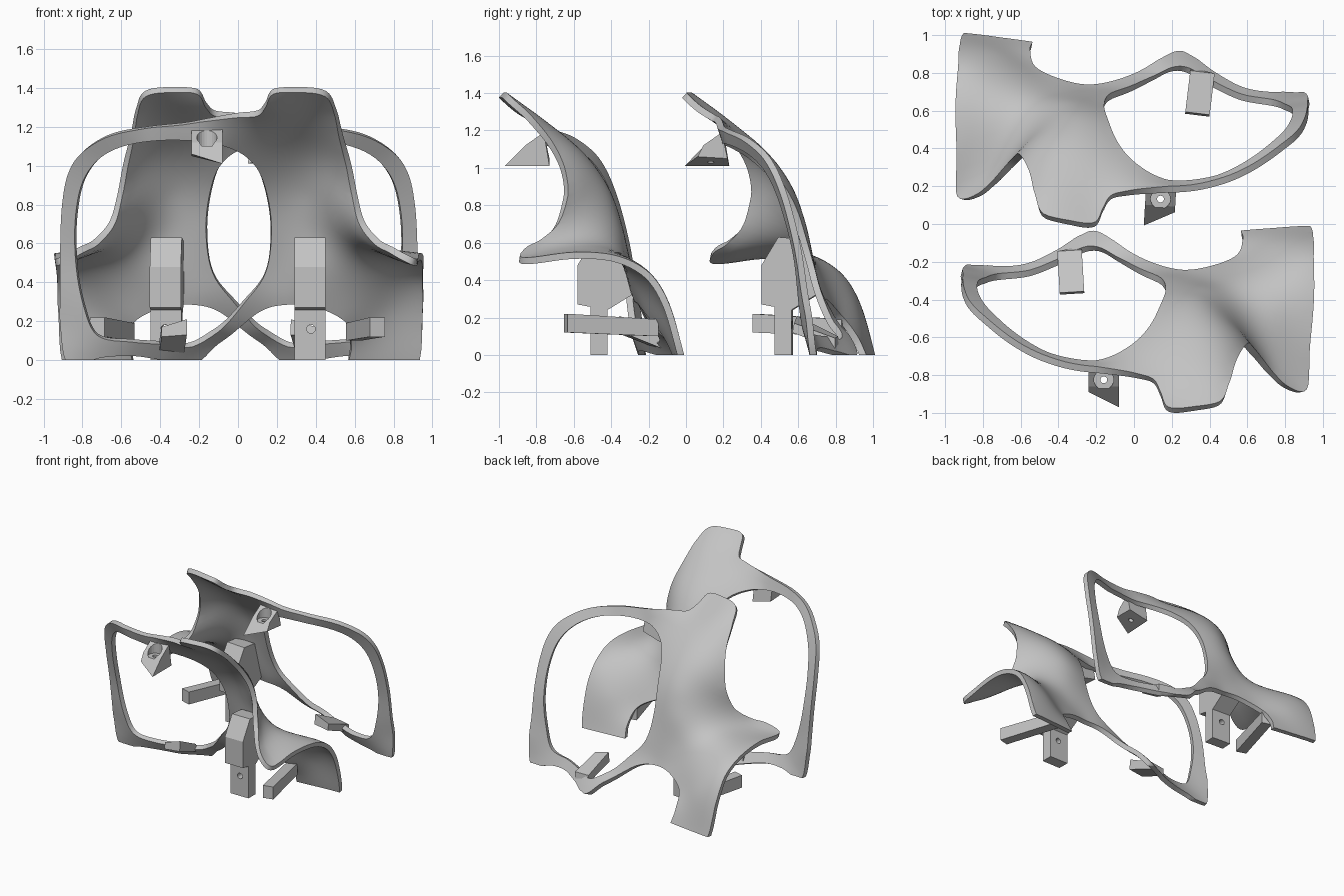
import bpy
import bmesh
import math
from mathutils import Matrix, Vector
from mathutils.geometry import delaunay_2d_cdt

if "Cube" in bpy.data.objects:
    bpy.data.objects.remove(bpy.data.objects["Cube"], do_unlink=True)

grey = bpy.data.materials.new("plain_grey")
grey.use_nodes = True
grey.diffuse_color = (0.55, 0.55, 0.55, 1)
grey.node_tree.nodes["Principled BSDF"].inputs["Base Color"].default_value = grey.diffuse_color

# The rear half is a mirrored, slightly turned copy of the front half
SIDES = {
    "front": Matrix.Identity(4),
    "rear": Matrix.Translation((0.03, 0.965, 0)) @ Matrix.Rotation(-0.06, 4, "Z")
    @ Matrix.Scale(-1, 4, (1, 0, 0)),
}

# Shell outline, opening and inner guide points, in hundredths
OUTER = [
    (-87, -23, -2), (-70, -24, 2), (-55, -22, 3), (-40, -15, 1), (-23, -5, -1),
    (-10, -10, 10), (10, -22, 25), (25, -26, 29), (40, -24, 28), (55, -18, 20),
    (58, -9, 8), (58, -4, -3), (75, -3, -3), (92, -2, -3), (95, -10, 25),
    (95, -20, 42), (95, -40, 52), (93, -65, 53), (91, -88, 50), (80, -86, 56),
    (72, -79, 60), (64, -69, 70), (60, -64, 85), (57, -66, 100), (53, -74, 115),
    (50, -85, 128), (45, -95, 137), (30, -98, 139), (18, -98, 138), (14, -90, 131),
    (10, -83, 127), (0, -80, 126), (-20, -77, 123), (-45, -72, 120), (-65, -62, 116),
    (-80, -50, 107), (-87, -43, 96), (-90, -37, 80), (-91, -32, 60), (-91, -28, 35),
    (-91, -25, 18),
]
OPENING = [
    (17, -36, 65), (14, -30, 45), (3, -25, 30), (-10, -18, 16), (-24, -13, 8),
    (-40, -20, 9), (-55, -26, 10), (-72, -28, 13), (-79, -30, 28), (-83, -32, 50),
    (-83, -38, 75), (-78, -46, 95), (-65, -58, 108), (-45, -70, 113), (-20, -74, 113),
    (-2, -66, 109), (9, -55, 100), (15, -43, 84),
]
GUIDES = [
    (75, -12, 25), (75, -25, 44), (75, -48, 56), (35, -82, 128), (35, -69, 118),
    (33, -52, 102), (35, -42, 85), (38, -36, 66), (42, -32, 48), (55, -55, 75),
]

# Leaning frame: u across, v up the slope, w outwards
LEAN = Matrix(((1, 0, 0), (0, -0.58, 0.8146), (0, 0.8146, 0.58)))


def leaning(points):
    return [LEAN @ (Vector(p) / 100) for p in points]


def smooth_loop(points, steps=6):
    """Closed Catmull-Rom curve through the points."""
    out, n = [], len(points)
    for i in range(n):
        a, b, c, d = (points[(i + k) % n] for k in (-1, 0, 1, 2))
        for s in range(steps):
            t = s / steps
            out.append((2 * b + (c - a) * t + (2 * a - 5 * b + 4 * c - d) * t ** 2
                        + (3 * b - a - 3 * c + d) * t ** 3) / 2)
    return out


def solve(rows):
    """Gaussian elimination on an augmented matrix."""
    n = len(rows)
    for i in range(n):
        best = max(range(i, n), key=lambda r: abs(rows[r][i]))
        rows[i], rows[best] = rows[best], rows[i]
        for r in range(i + 1, n):
            f = rows[r][i] / rows[i][i]
            if f:
                rows[r] = [x - f * y for x, y in zip(rows[r], rows[i])]
    result = [0] * n
    for i in reversed(range(n)):
        known = sum(rows[i][j] * result[j] for j in range(i + 1, n))
        result[i] = (rows[i][n] - known) / rows[i][i]
    return result


def kernel(p, q):
    d = (p - q).length
    return d * d * math.log(d) if d > 0 else 0


def fitted_surface(points):
    """Thin-plate surface giving w for any (u, v)."""
    flat = [p.xy for p in points]
    rows = []
    for i, p in enumerate(flat):
        row = [kernel(p, q) + (0.002 if i == j else 0) for j, q in enumerate(flat)]
        rows.append(row + [1, p.x, p.y, points[i].z])
    for column in ([1] * len(flat), [p.x for p in flat], [p.y for p in flat]):
        rows.append(column + [0, 0, 0, 0])
    k = solve(rows)
    base, ku, kv = k[-3:]
    return lambda p: base + ku * p.x + kv * p.y + sum(
        weight * kernel(p, q) for weight, q in zip(k, flat))


def finish(bm, name):
    bmesh.ops.recalc_face_normals(bm, faces=bm.faces)
    mesh = bpy.data.meshes.new(name)
    bm.to_mesh(mesh)
    bm.free()
    mesh.materials.append(grey)
    ob = bpy.data.objects.new(name, mesh)
    bpy.context.collection.objects.link(ob)
    return ob


def apply_modifier(ob, modifier):
    bpy.ops.object.select_all(action="DESELECT")
    bpy.context.view_layer.objects.active = ob
    ob.select_set(True)
    bpy.ops.object.modifier_apply(modifier=modifier.name)


def shell_sheet():
    """Fill the outline, leaving the opening, and lift it onto the surface."""
    outer, opening = leaning(OUTER), leaning(OPENING)
    height = fitted_surface(outer + opening + leaning(GUIDES))
    loops = [[p.xy for p in smooth_loop(pts)] for pts in (outer, opening)]
    verts = loops[0] + loops[1]
    split, total = len(loops[0]), len(verts)
    step = 0.035
    for i in range(-28, 29):
        for j in range(-1, 52):
            p = Vector((i * step + (j % 2) * step / 2, j * step))
            if all((p - verts[k]).length > 0.02 for k in range(total)):
                verts.append(p)
    faces = [list(range(split)), list(range(split, total))]
    flat, _, tris, *_ = delaunay_2d_cdt(verts, [], faces, 2, 0.00001)
    back = LEAN.transposed()
    points = [back @ Vector((p.x, p.y, height(p))) for p in flat]
    return points, tris


def build_shell(name, matrix, points, tris):
    bm = bmesh.new()
    bv = [bm.verts.new(matrix @ p) for p in points]
    for tri in tris:
        bm.faces.new([bv[i] for i in tri])
    bmesh.ops.delete(bm, geom=[v for v in bm.verts if not v.link_faces], context="VERTS")
    ob = finish(bm, name)
    wall = ob.modifiers.new("wall", "SOLIDIFY")
    wall.thickness = 0.036
    wall.offset = 0
    apply_modifier(ob, wall)
    # Trim the feet flat on the ground and close the cut
    bm = bmesh.new()
    bm.from_mesh(ob.data)
    bmesh.ops.bisect_plane(bm, geom=bm.verts[:] + bm.edges[:] + bm.faces[:],
                           plane_co=(0, 0, 0), plane_no=(0, 0, -1), clear_outer=True)
    bmesh.ops.holes_fill(bm, edges=[e for e in bm.edges if e.is_boundary], sides=0)
    bmesh.ops.recalc_face_normals(bm, faces=bm.faces)
    bm.to_mesh(ob.data)
    bm.free()
    bpy.ops.object.shade_smooth_by_angle(angle=math.radians(45))


def prism(name, matrix, x0, x1, profile, far_profile=None):
    """Side profile (y, z) stretched from x0 to x1."""
    bm = bmesh.new()
    near = [bm.verts.new(matrix @ Vector((x0, y, z))) for y, z in profile]
    far = [bm.verts.new(matrix @ Vector((x1, y, z))) for y, z in far_profile or profile]
    bm.faces.new(near)
    bm.faces.new(far[::-1])
    for i in range(len(near)):
        j = (i + 1) % len(near)
        bm.faces.new((near[i], far[i], far[j], near[j]))
    return finish(bm, name)


def drill(ob, matrix, radius, depth):
    """Cut a round hole along the local z of the matrix."""
    bm = bmesh.new()
    bmesh.ops.create_cone(bm, cap_ends=True, segments=24, radius1=radius,
                          radius2=radius, depth=depth, matrix=matrix)
    cutter = finish(bm, "hole_cutter")
    cutter.hide_render = True
    cut = ob.modifiers.new("hole", "BOOLEAN")
    cut.operation = "DIFFERENCE"
    cut.object = cutter
    apply_modifier(ob, cut)
    bpy.data.objects.remove(cutter, do_unlink=True)


def turned(angle, centre):
    shift = Matrix.Translation(centre)
    return shift @ Matrix.Rotation(angle, 4, "Z") @ shift.inverted()


sheet_points, sheet_tris = shell_sheet()
for side, m in SIDES.items():
    build_shell(side + "_shell", m, sheet_points, sheet_tris)

    # Upright mount under the broad panel, with a drilled foot
    prism(side + "_post", m, 0.29, 0.45,
          [(-0.58, 0.27), (-0.58, 0.48), (-0.49, 0.63), (-0.37, 0.62), (-0.29, 0.32), (-0.42, 0.24)])
    foot = prism(side + "_post_foot", m, 0.29, 0.45,
                 [(-0.51, 0), (-0.51, 0.27), (-0.42, 0.27), (-0.42, 0)])
    drill(foot, m @ Matrix.Translation((0.375, -0.46, 0.16)) @ Matrix.Rotation(math.pi / 2, 4, "X"),
          0.022, 0.3)

    # Arm under the wing and tilted block on the lower bar
    prism(side + "_wing_arm", m @ turned(0.25, (0.655, -0.4, 0)), 0.615, 0.695,
          [(-0.65, 0.12), (-0.65, 0.22), (-0.15, 0.19), (-0.15, 0.1)])
    prism(side + "_bar_block", m @ turned(0.06, (-0.33, -0.25, 0)), -0.4, -0.27,
          [(-0.37, 0.12), (-0.36, 0.17), (-0.14, 0.09), (-0.14, 0.03)],
          [(-0.37, 0.13), (-0.36, 0.21), (-0.14, 0.1), (-0.12, 0.03)])

    # Wedge bracket under the upper bar, with a countersunk hole
    wedge = prism(side + "_wedge_bracket", m, -0.24, -0.08,
                  [(-0.89, 1.06), (-0.86, 1.12), (-0.76, 1.19), (-0.73, 1.05)],
                  [(-0.97, 1.01), (-0.86, 1.12), (-0.76, 1.19), (-0.73, 1.01)])
    drill(wedge, m @ Matrix.Translation((-0.16, -0.825, 1.2)), 0.052, 0.2)
    drill(wedge, m @ Matrix.Translation((-0.16, -0.825, 1.05)), 0.018, 0.3)
